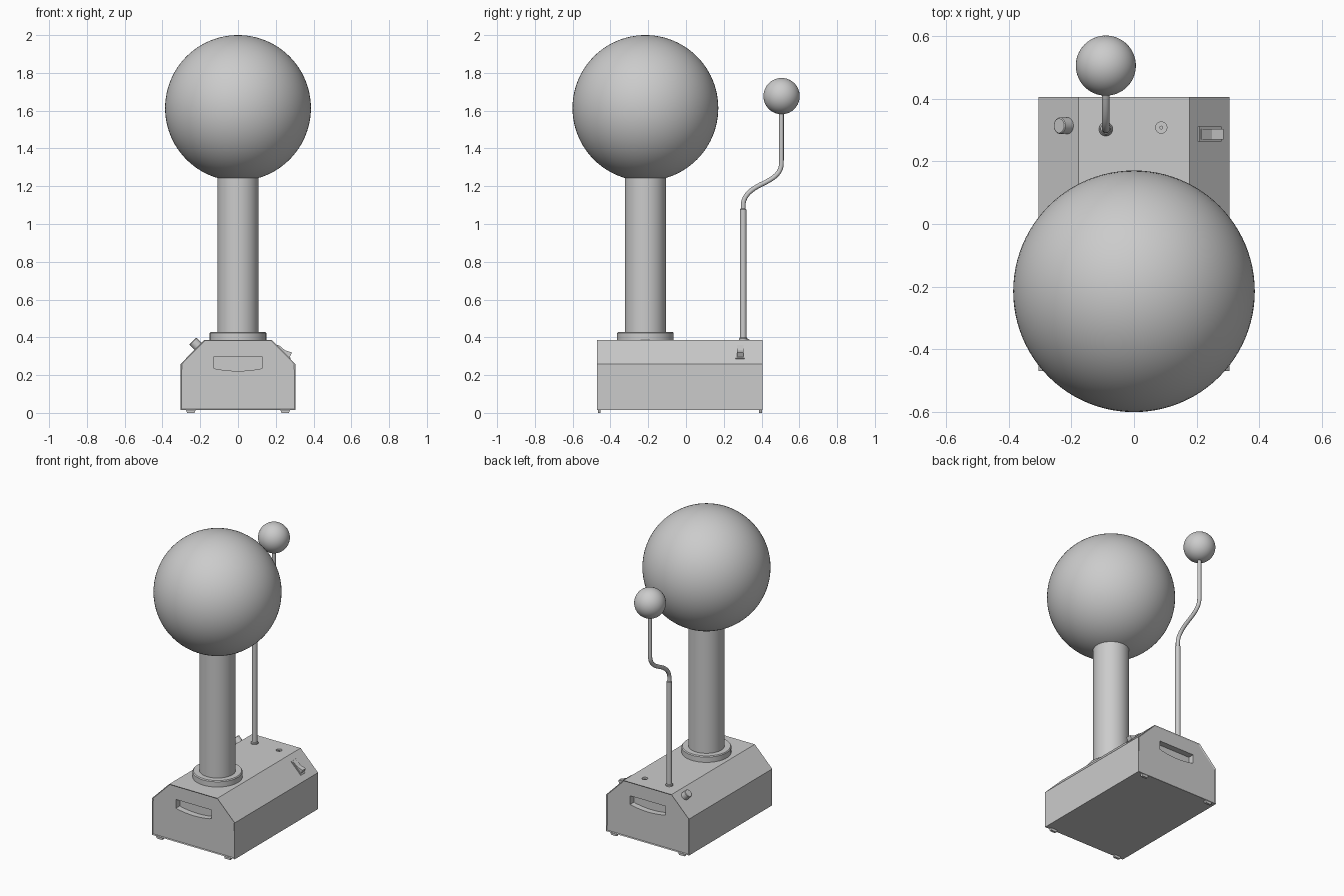
import bpy, bmesh, math
from mathutils import Vector

if "Cube" in bpy.data.objects:
    bpy.data.objects.remove(bpy.data.objects["Cube"])


def finish(name, bm, smooth=False):
    bmesh.ops.recalc_face_normals(bm, faces=bm.faces)
    me = bpy.data.meshes.new(name)
    bm.to_mesh(me)
    bm.free()
    ob = bpy.data.objects.new(name, me)
    bpy.context.collection.objects.link(ob)
    if smooth:
        shade(ob)
    return ob


def activate(ob):
    bpy.ops.object.select_all(action='DESELECT')
    ob.select_set(True)
    bpy.context.view_layer.objects.active = ob


def shade(ob):
    activate(ob)
    bpy.ops.object.shade_smooth_by_angle(angle=math.radians(35))


def lathe(name, profile, loc, axis=(0, 0, 1), n=48):
    """Spin (radius, height) pairs about an axis; capped at both ends."""
    bm = bmesh.new()
    rings = [[bm.verts.new((r * math.cos(2 * math.pi * i / n), r * math.sin(2 * math.pi * i / n), h))
              for i in range(n)] for r, h in profile]
    for a, b in zip(rings, rings[1:]):
        for i in range(n):
            bm.faces.new((a[i], a[(i + 1) % n], b[(i + 1) % n], b[i]))
    bm.faces.new(rings[0])
    bm.faces.new(rings[-1])
    ob = finish(name, bm, True)
    ob.rotation_mode = 'QUATERNION'
    ob.rotation_quaternion = Vector((0, 0, 1)).rotation_difference(Vector(axis))
    ob.location = loc
    return ob


def prism(name, outline, y0, y1, inset=None):
    """Extrude an (x, z) outline along y; optionally sink both end panels."""
    bm = bmesh.new()
    a = [bm.verts.new((x, y0, z)) for x, z in outline]
    b = [bm.verts.new((x, y1, z)) for x, z in outline]
    ends = [bm.faces.new(a), bm.faces.new(b[::-1])]
    for i in range(len(a)):
        j = (i + 1) % len(a)
        bm.faces.new((a[i], b[i], b[j], a[j]))
    bmesh.ops.recalc_face_normals(bm, faces=bm.faces)
    if inset:
        bmesh.ops.inset_individual(bm, faces=ends, thickness=inset[0], depth=-inset[1])
    return finish(name, bm)


def ball(name, loc, r, u, v):
    bm = bmesh.new()
    bmesh.ops.create_uvsphere(bm, u_segments=u, v_segments=v, radius=r)
    ob = finish(name, bm, True)
    ob.location = loc
    return ob


def cut(ob, cutter):
    m = ob.modifiers.new("cut", 'BOOLEAN')
    m.operation, m.solver, m.object = 'DIFFERENCE', 'EXACT', cutter
    cutter.hide_render = True
    activate(ob)
    bpy.ops.object.modifier_apply(modifier=m.name)
    bpy.data.objects.remove(cutter)


# Chamfered cabinet with sunken end panels
Y0, Y1, TOP = -0.47, 0.405, 0.387
half = [(0.305, 0.016), (0.305, 0.258), (0.177, TOP)]
cabinet = prism("cabinet", half + [(-x, z) for x, z in half[::-1]], Y0, Y1, (0.008, 0.005))

# Hand grips in both ends: flat top, bowed bottom
grip = [(-0.13, 0.295), (-0.13, 0.238)]
grip += [(x, 0.222 + 0.012 * (x / 0.12) ** 2) for x in [-0.12 + 0.02 * i for i in range(13)]]
grip += [(0.13, 0.238), (0.13, 0.295)]
for y0, y1 in ((Y0 - 0.05, Y0 + 0.045), (Y1 - 0.045, Y1 + 0.05)):
    cut(cabinet, prism("grip_cutter", grip, y0, y1))

# Earth socket: sunken ring with a centre pin
cut(cabinet, lathe("socket_cutter", [(0.018, 0), (0.018, 0.06)], (0.087, 0.308, TOP - 0.03)))
lathe("socket_pin", [(0.006, 0), (0.006, 0.026)], (0.087, 0.308, TOP - 0.031), n=16)

# Feet at the corners
for sx in (-1, 1):
    for y in (Y0 + 0.003, Y1 - 0.018):
        x = sx * 0.25
        prism("foot", [(x - 0.027, 0.02), (x + 0.027, 0.02), (x + 0.02, 0), (x - 0.02, 0)], y, y + 0.015)

# Column, collar and large dome
CY = -0.215
lathe("collar", [(0.15, 0), (0.15, 0.036), (0.145, 0.042), (0.105, 0.042)], (0, CY, TOP - 0.001), n=64)
lathe("column", [(0.109, 0), (0.109, 0.865)], (0, CY, TOP), n=64)
ball("large_dome", (0, CY, 1.614), 0.386, 96, 48)

# Discharge wand: bushing, sleeve, bent rod, small ball
RX, RY = -0.09, 0.303
lathe("wand_bushing", [(0.022, 0), (0.022, 0.008), (0.018, 0.013)], (RX, RY, TOP - 0.001), n=32)
lathe("wand_sleeve", [(0.017, 0), (0.017, 0.69), (0.013, 0.694)], (RX, RY, TOP), n=32)
path = [((RY, 1.05), (0, 0.01)), ((RY, 1.10), (0, 0.055)), ((0.405, 1.213), (0.05, 0.024)),
        ((0.505, 1.32), (0, 0.055)), ((0.505, 1.61), (0, 0.01))]
curve = bpy.data.curves.new("wand_rod", 'CURVE')
curve.dimensions = '3D'
curve.bevel_depth, curve.bevel_resolution, curve.resolution_u = 0.0125, 6, 12
curve.use_fill_caps = True
spline = curve.splines.new('BEZIER')
spline.bezier_points.add(len(path) - 1)
for p, ((y, z), (dy, dz)) in zip(spline.bezier_points, path):
    p.handle_left_type = p.handle_right_type = 'FREE'
    p.co = (RX, y, z)
    p.handle_left = (RX, y - dy, z - dz)
    p.handle_right = (RX, y + dy, z + dz)
bpy.context.collection.objects.link(bpy.data.objects.new("wand_rod", curve))
ball("small_ball", (RX, 0.506, 1.677), 0.096, 64, 32)

# Speed knob on the left chamfer
lathe("speed_knob", [(0.026, -0.005), (0.026, 0.036), (0.023, 0.039)], (-0.212, 0.314, 0.352),
      (-0.7, 0, 0.7), n=32)

# Rocker switch on the right chamfer: bezel and wedge-shaped rocker
d = Vector((0.128, 0, TOP * -1 + 0.258)).normalized()
nrm = Vector((-d.z, 0, d.x))
mid = Vector((0.241, 0, 0.3225))


def on_slope(pts):
    return [((mid + d * u + nrm * v).x, (mid + d * u + nrm * v).z) for u, v in pts]


prism("switch_bezel", on_slope([(-0.052, -0.004), (0.052, -0.004), (0.05, 0.005), (-0.05, 0.005)]), 0.263, 0.311)
prism("switch_rocker", on_slope([(-0.044, 0), (0.044, 0), (0.034, 0.03), (0, 0.012), (-0.044, 0.008)]), 0.27, 0.304)
